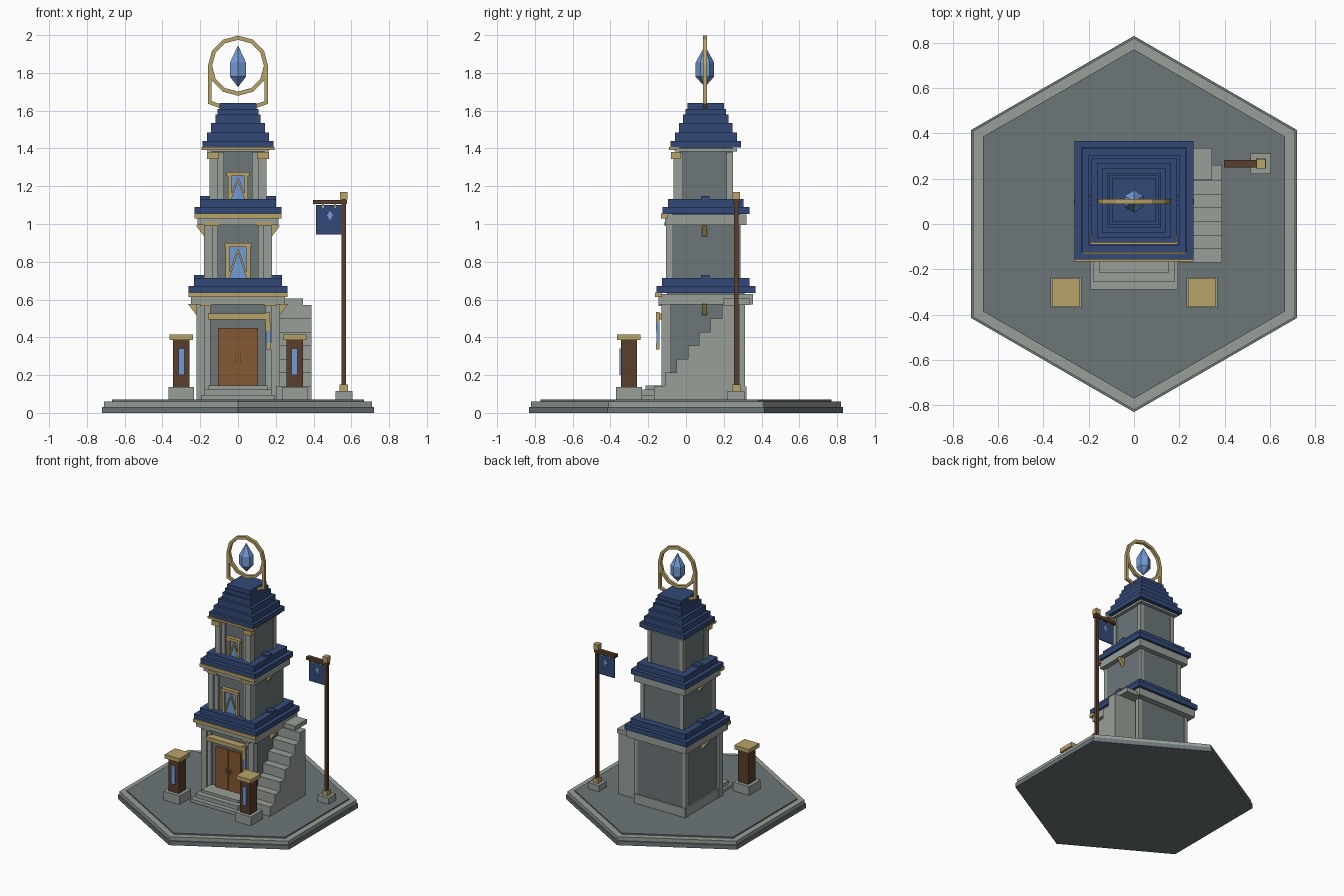
import bpy, bmesh, math
from mathutils import Vector, Matrix

cube = bpy.data.objects.get("Cube")
if cube:
    bpy.data.objects.remove(cube, do_unlink=True)


def material(name, rgb):
    lin = [(c / 255 / 12.92) if c < 11 else ((c / 255 + 0.055) / 1.055) ** 2.4 for c in rgb]
    m = bpy.data.materials.new(name)
    m.use_nodes = True
    m.diffuse_color = (*lin, 1)
    m.node_tree.nodes["Principled BSDF"].inputs["Base Color"].default_value = (*lin, 1)
    return m


DARK = material("dark stone", (108, 118, 121))
LIGHT = material("light stone", (152, 159, 152))
NAVY = material("navy roof", (50, 73, 118))
GOLD = material("gold trim", (184, 163, 104))
DOOR = material("door wood", (132, 88, 50))
WOOD = material("dark wood", (88, 62, 44))
BLUE = material("blue crystal", (116, 156, 214))

CY = 0.105  # tower axis in y


def finish(name, bm, mat):
    bmesh.ops.recalc_face_normals(bm, faces=bm.faces)
    me = bpy.data.meshes.new(name)
    bm.to_mesh(me)
    bm.free()
    me.materials.append(mat)
    ob = bpy.data.objects.new(name, me)
    bpy.context.collection.objects.link(ob)
    return ob


def box(name, mat, x, y, z):
    """Box from (min, max) ranges."""
    bm = bmesh.new()
    bmesh.ops.create_cube(bm, size=1)
    for v in bm.verts:
        v.co = [r[0] + (c + 0.5) * (r[1] - r[0]) for c, r in zip(v.co, (x, y, z))]
    return finish(name, bm, mat)


def pair(name, mat, x, y, z):
    box(name + "_left", mat, x, y, z)
    box(name + "_right", mat, (-x[1], -x[0]), y, z)


def slab(name, mat, half, z0, z1):
    return box(name, mat, (-half, half), (CY - half, CY + half), (z0, z1))


def prism(name, mat, pts, axis, lo, hi):
    """Extrude a 2D outline along x (outline in yz) or y (outline in xz)."""
    bm = bmesh.new()
    place = (lambda p, d: (d, *p)) if axis == "x" else (lambda p, d: (p[0], d, p[1]))
    face = bm.faces.new([bm.verts.new(place(p, lo)) for p in pts])
    ext = bmesh.ops.extrude_face_region(bm, geom=[face])["geom"]
    shift = Vector(place((0, 0), hi - lo))
    bmesh.ops.translate(bm, vec=shift, verts=[g for g in ext if isinstance(g, bmesh.types.BMVert)])
    return finish(name, bm, mat)


def bar(name, mat, a, b, width, y0, y1):
    """Flat bar between two xz points."""
    a, b = Vector(a), Vector(b)
    d = (b - a).normalized()
    n = Vector((-d.y, d.x)) * width / 2
    return prism(name, mat, [a + n, b + n, b - n, a - n], "y", y0, y1)


def lathe(name, mat, rings, sides, centre):
    """Stack of (radius, z) rings, first corner facing +y."""
    bm = bmesh.new()
    loops = []
    for r, z in rings:
        loops.append([bm.verts.new((centre[0] + r * math.sin(i * math.tau / sides),
                                    centre[1] + r * math.cos(i * math.tau / sides), z))
                      for i in range(sides)])
    for a, b in zip(loops, loops[1:]):
        for i in range(sides):
            j = (i + 1) % sides
            bm.faces.new((a[i], a[j], b[j], b[i]))
    bm.faces.new(loops[0])
    bm.faces.new(loops[-1])
    bmesh.ops.remove_doubles(bm, verts=bm.verts, dist=0.0002)
    return finish(name, bm, mat)


# hexagonal ground plinth
for name, mat, r, z0, z1 in (("plinth_foot", DARK, 0.83, 0, 0.032),
                             ("plinth_rim", LIGHT, 0.82, 0.032, 0.06),
                             ("plinth_floor", DARK, 0.77, 0.06, 0.07)):
    lathe(name, mat, [(r, z0), (r, z1)], 6, (0, 0))

# three storeys: wall half width, base, top, column outer edge, cornice half width
storeys = (("lower", 0.205, 0.07, 0.64, 0.22, 0.25),
           ("middle", 0.18, 0.70, 1.06, 0.18, 0.215),
           ("upper", 0.14, 1.12, 1.41, 0.15, 0.165))
for name, half, z0, z1, col, corn in storeys:
    front = CY - half
    slab(name + "_wall", DARK, half, z0, z1)
    pair(name + "_corner_column", LIGHT, (col - 0.045, col), (front - 0.03, front + 0.02), (z0, z1 - 0.03))
    pair(name + "_inner_column", LIGHT, (col - 0.075, col - 0.04), (front - 0.015, front + 0.02), (z0, z1 - 0.03))
    pair(name + "_back_column", LIGHT, (col - 0.03, col), (CY + half - 0.03, CY + half + 0.003), (z0, z1 - 0.03))
    slab(name + "_cornice", LIGHT, corn, z1 - 0.065 if name != "upper" else 1.385, z1 - 0.01)

slab("wall_base", LIGHT, 0.215, 0.07, 0.14)
pair("upper_capital", GOLD, (0.1, 0.165), (-0.08, -0.03), (1.345, 1.38))
pair("middle_capital", GOLD, (0.1, 0.18), (-0.113, -0.09), (0.99, 1.01))
pair("lower_capital", GOLD, (0.14, 0.2), (-0.146, -0.11), (0.565, 0.577))

# skirt roofs with gold front trim and a ridge beam
for name, half, z in (("lower", 0.262, 0.635), ("middle", 0.23, 1.052)):
    slab(name + "_roof_edge", NAVY, half, z, z + 0.037)
    slab(name + "_roof_top", NAVY, half - 0.03, z + 0.037, z + 0.08)
    box(name + "_roof_ridge", NAVY, (0.03 - half, half - 0.03), (0.08, 0.125), (z + 0.06, z + 0.095))
    box(name + "_roof_trim", GOLD, (-half, half), (CY - half - 0.008, CY - half + 0.03), (z - 0.022, z + 0.003))

# stepped crown roof
levels = (1.405, 1.44, 1.485, 1.535, 1.58, 1.61, 1.64)
for i, (z0, z1) in enumerate(zip(levels, levels[1:])):
    slab(f"crown_roof_{i + 1}", NAVY, (0.187, 0.164, 0.142, 0.12, 0.108, 0.097)[i], z0, z1)
box("crown_roof_trim", GOLD, (-0.192, 0.192), (-0.09, -0.05), (1.392, 1.408))

# side brackets under the cornices
for name, x, z in (("lower", 0.22, 0.577), ("middle", 0.178, 0.992)):
    for s, side in ((1, "left"), (-1, "right")):
        prism(f"{name}_bracket_{side}", GOLD,
              [(s * (x - 0.02), z), (s * (x + 0.045), z), (s * x, z - 0.06), (s * (x - 0.02), z - 0.06)],
              "y", 0.085, 0.112)

# entrance steps and double door
for i, (w, y, z0, z1) in enumerate(((0.195, -0.29, 0.07, 0.095), (0.178, -0.255, 0.07, 0.125),
                                   (0.155, -0.215, 0.07, 0.145))):
    box(f"entrance_step_{i + 1}", LIGHT, (-w, w), (y, -0.1), (z0, z1))
pair("door_leaf", DOOR, (0.001, 0.105), (-0.118, -0.09), (0.14, 0.45))
pair("door_handle", GOLD, (0.013, 0.022), (-0.126, -0.115), (0.27, 0.31))
box("door_lintel", GOLD, (-0.16, 0.16), (-0.155, -0.1), (0.495, 0.525))
box("hanging_bracket", GOLD, (0.145, 0.17), (-0.158, -0.14), (0.43, 0.535))
box("hanging_panel", BLUE, (0.15, 0.172), (-0.156, -0.14), (0.36, 0.48))
box("hanging_foot", GOLD, (0.15, 0.174), (-0.158, -0.14), (0.335, 0.37))

# framed windows with a chevron
for name, y, w, z0, z1 in (("middle", -0.075, 0.065, 0.71, 0.9), ("upper", -0.035, 0.054, 1.13, 1.275)):
    box(name + "_window_glass", BLUE, (-w, w), (y - 0.008, y), (z0, z1 - 0.01))
    pair(name + "_window_jamb", GOLD, (w - 0.02, w), (y - 0.022, y), (z0, z1))
    box(name + "_window_header", GOLD, (-w - 0.006, w + 0.006), (y - 0.028, y), (z1 - 0.022, z1))
    for s, side in ((1, "left"), (-1, "right")):
        bar(f"{name}_window_chevron_{side}", GOLD, (s * (w - 0.014), z0), (0, z1 - 0.035), 0.01, y - 0.016, y)

# side staircase and landing
outline = [(0.26, 0.07), (-0.17, 0.07)]
for i in range(7):
    y, z = -0.17 + 0.06 * i, 0.142 + 0.0715 * i
    outline += [(y, z), (min(y + 0.06, 0.26) if i < 6 else 0.26, z)]
prism("side_stair", LIGHT, outline, "x", 0.2, 0.388)
box("stair_landing", LIGHT, (0.2, 0.345), (0.195, 0.335), (0.572, 0.605))

# gate posts
for s, side in ((1, "left"), (-1, "right")):
    for part, mat, h, z0, z1 in (("base", LIGHT, 0.068, 0.07, 0.137), ("shaft", WOOD, 0.043, 0.137, 0.385),
                                 ("cap", GOLD, 0.062, 0.385, 0.415)):
        box(f"gate_post_{part}_{side}", mat, (s * 0.3 - h, s * 0.3 + h), (-0.302 - h, -0.302 + h), (z0, z1))
    box(f"gate_post_light_{side}", BLUE, (s * 0.3 - 0.016, s * 0.3 + 0.016), (-0.353, -0.34), (0.2, 0.34))

# banner pole
for part, mat, h, z0, z1 in (("base", LIGHT, 0.045, 0.07, 0.117), ("collar", GOLD, 0.022, 0.117, 0.15),
                             ("pole", WOOD, 0.011, 0.15, 1.14), ("finial", GOLD, 0.02, 1.13, 1.17)):
    box("banner_" + part, mat, (0.56 - h, 0.56 + h), (0.266 - h, 0.266 + h), (z0, z1))
box("banner_arm", WOOD, (0.398, 0.577), (0.25, 0.282), (1.105, 1.128))
box("banner_cloth", NAVY, (0.413, 0.548), (0.262, 0.27), (0.945, 1.1))
for x in (0.45, 0.515):
    box("banner_ring", GOLD, (x - 0.005, x + 0.005), (0.257, 0.275), (1.085, 1.108))
prism("banner_diamond", BLUE, [(0.487, 1.02), (0.503, 1.045), (0.487, 1.07), (0.471, 1.045)], "y", 0.259, 0.273)

# halo ring, its supports and the floating crystal
bm = bmesh.new()
N, R, T = 12, 0.148, 0.011
rings = []
for i in range(N):
    a = i * math.tau / N
    rings.append([bm.verts.new((r * math.sin(a), CY - 0.005 + dy, 1.838 + r * math.cos(a)))
                  for r, dy in ((R - T, -T), (R + T, -T), (R + T, T), (R - T, T))])
for i in range(N):
    a, b = rings[i], rings[(i + 1) % N]
    for k in range(4):
        m = (k + 1) % 4
        bm.faces.new((a[k], a[m], b[m], b[k]))
finish("halo_ring", bm, GOLD)
for s, side in ((1, "left"), (-1, "right")):
    bar(f"halo_arm_{side}", GOLD, (s * 0.15, 1.84), (s * 0.15, 1.635), 0.02, 0.09, 0.11)
    bar(f"halo_foot_{side}", GOLD, (s * 0.155, 1.646), (s * 0.08, 1.618), 0.02, 0.09, 0.11)
lathe("crystal", BLUE, [(0.0001, 1.725), (0.049, 1.78), (0.049, 1.855), (0.0001, 1.945)], 6, (0, CY - 0.005))
